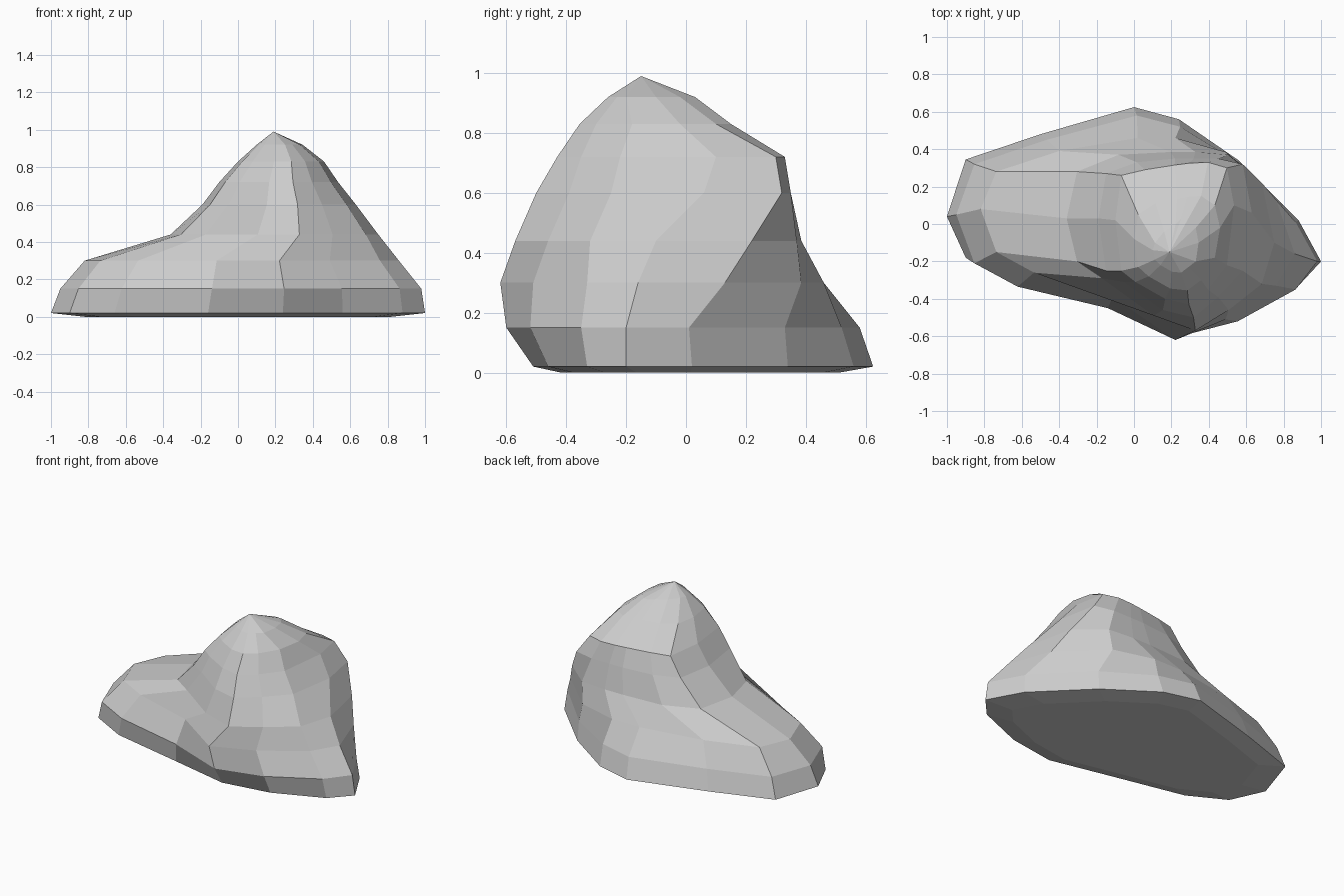
import bpy, bmesh

if "Cube" in bpy.data.objects:
    bpy.data.objects.remove(bpy.data.objects["Cube"])

# Fractions of each layer's width where its front and back depths are given
FRONT = (.05, .17, .42, .62, .78, .94)
BACK = (.05, .25, .5, .62, .78, .94)

bm = bmesh.new()
rings = []


def ring(z, left, right, front, back, s=1.0):
    """One horizontal contour: left tip, front edge, right tip, back edge."""
    (xl, yl), (xr, yr) = left, right
    near = [(xl + (xr - xl) * t, y) for t, y in zip(FRONT, front)]
    far = [(xl + (xr - xl) * t, y) for t, y in zip(BACK, back)]
    pts = [left, *near, right, *reversed(far)]
    rings.append([bm.verts.new((x * s, y * s, z)) for x, y in pts])


# Underside and broad foot
foot = ((-1, .04), (1, -.2),
        (-.18, -.31, -.42, -.51, -.46, -.33), (.345, .48, .625, .56, .34, .02))
ring(0, *foot, s=.82)
ring(.02, *foot)
ring(.15, (-.95, .05), (.98, -.2),
     (-.21, -.335, -.45, -.6, -.52, -.35), (.32, .45, .58, .52, .33, .01))

# Low left shoulder
ring(.30, (-.82, .08), (.86, -.16),
     (-.15, -.26, -.39, -.62, -.51, -.33), (.28, .39, .46, .46, .385, .13))

# Upper hump
ring(.44, (-.36, .03), (.75, -.1),
     (-.2, -.29, -.49, -.57, -.46, -.32), (.28, .37, .385, .385, .37, .22))
ring(.60, (-.19, .03), (.63, .06),
     (-.25, -.31, -.46, -.5, -.39, -.25), (.27, .33, .35, .35, .35, .32))
ring(.72, (-.1, .02), (.535, .1),
     (-.25, -.31, -.40, -.43, -.35, -.22), (.26, .29, .315, .325, .33, .3))
ring(.83, (0, -.08), (.46, -.02),
     (-.23, -.28, -.345, -.355, -.3, -.18), (.05, .11, .135, .145, .15, .1))
ring(.92, (.1, -.14), (.345, -.1),
     (-.19, -.22, -.255, -.26, -.23, -.2), (-.1, -.04, 0, .03, .03, -.02))

# Skin the contours, close the base and the peak
n = len(rings[0])
for a, b in zip(rings, rings[1:]):
    for i in range(n):
        j = (i + 1) % n
        bm.faces.new((a[i], a[j], b[j], b[i]))
bm.faces.new(reversed(rings[0]))
peak = bm.verts.new((.19, -.15, .99))
for i in range(n):
    bm.faces.new((rings[-1][i], rings[-1][(i + 1) % n], peak))
bmesh.ops.recalc_face_normals(bm, faces=bm.faces)

mesh = bpy.data.meshes.new("boulder")
bm.to_mesh(mesh)
bm.free()
boulder = bpy.data.objects.new("boulder", mesh)
bpy.context.collection.objects.link(boulder)
